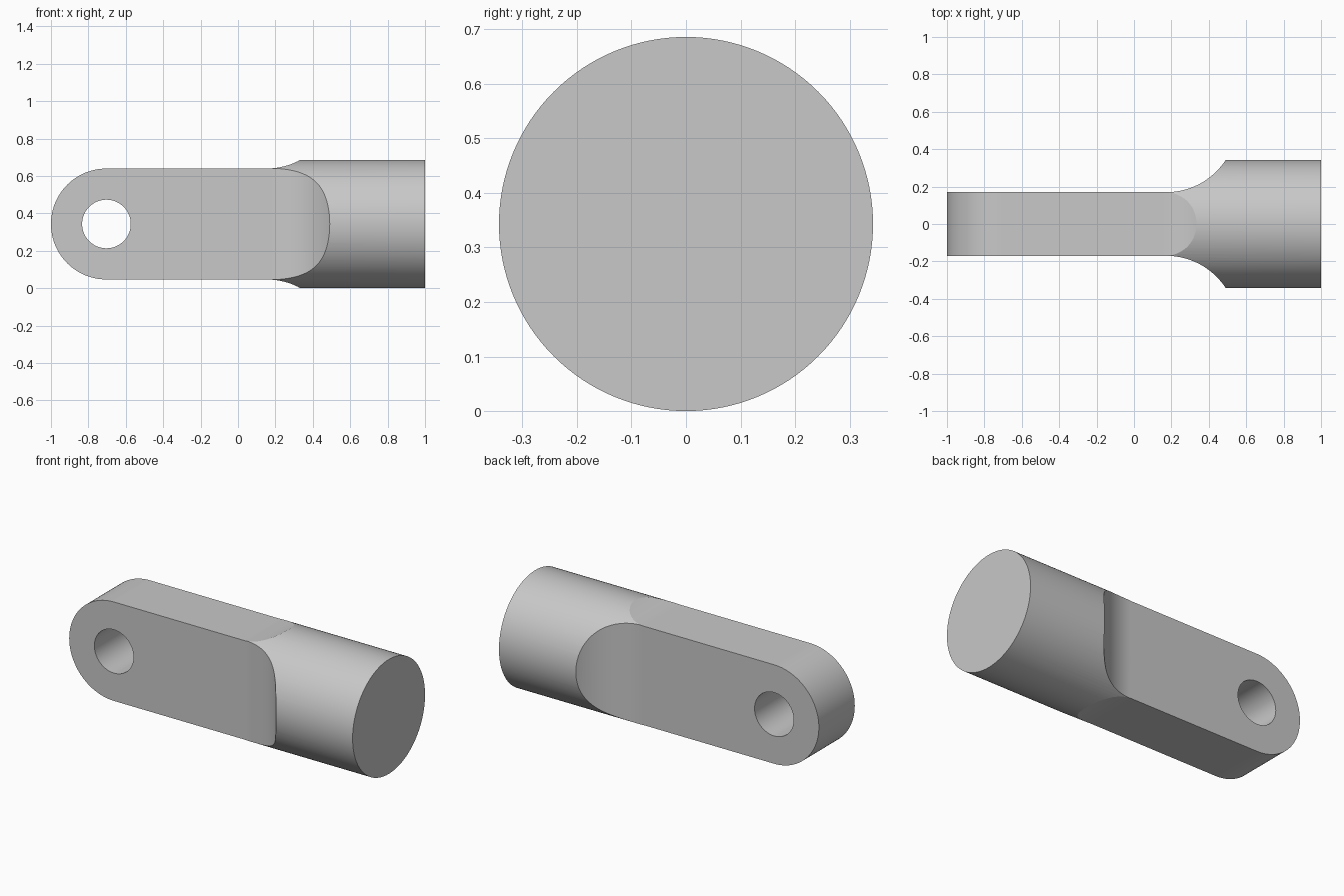
import bpy
import bmesh
from math import sin, cos, pi, radians
from mathutils import Matrix, Vector

cube = bpy.data.objects.get("Cube")
if cube:
    bpy.data.objects.remove(cube)

R = 0.343          # round bar radius, also the height of its axis
HALF_WIDTH = 0.17  # half thickness of the flat tongue
HALF_HEIGHT = 0.2965
FILLET = 0.38
HOLE_R = 0.13
EYE_X = HALF_HEIGHT - 1

steel = bpy.data.materials.new("grey_steel")
steel.use_nodes = True
colour = (0.58, 0.58, 0.58, 1)
steel.diffuse_color = colour
steel.node_tree.nodes["Principled BSDF"].inputs["Base Color"].default_value = colour


def finish(bm, name):
    bmesh.ops.recalc_face_normals(bm, faces=bm.faces)
    mesh = bpy.data.meshes.new(name)
    bm.to_mesh(mesh)
    bm.free()
    mesh.materials.append(steel)
    obj = bpy.data.objects.new(name, mesh)
    bpy.context.collection.objects.link(obj)
    return obj


def cylinder(name, radius, depth, centre, axis, segments):
    bm = bmesh.new()
    turn = Matrix.Rotation(pi / 2, 4, axis)
    bmesh.ops.create_cone(bm, cap_ends=True, segments=segments, radius1=radius,
                          radius2=radius, depth=depth,
                          matrix=Matrix.Translation(centre) @ turn)
    return finish(bm, name)


def prism(name, points, direction):
    """Extrude a closed outline equally to both sides of the axis."""
    bm = bmesh.new()
    face = bm.faces.new([bm.verts.new(Vector(p) - direction) for p in points])
    out = bmesh.ops.extrude_face_region(bm, geom=[face])
    verts = [v for v in out["geom"] if isinstance(v, bmesh.types.BMVert)]
    bmesh.ops.translate(bm, verts=verts, vec=direction * 2)
    return finish(bm, name)


def flare(half, start):
    """Upper outline: straight tongue, then a concave arc opening outwards."""
    arc = [(start + FILLET * sin(a), half + FILLET * (1 - cos(a)))
           for a in (radians(80) * i / 28 for i in range(29))]
    return arc + [(1.2, arc[-1][1])]


def mirrored(upper):
    return upper + [(x, -h) for x, h in reversed(upper)]


# Outline seen from above: flat-sided tongue flaring into the bar
plan = mirrored([(-1.2, HALF_WIDTH)] + flare(HALF_WIDTH, 0.172))
plan_cutter = prism("plan_cutter", [(x, y, R) for x, y in plan], Vector((0, 0, 1)))

# Outline seen from the front: rounded eye end with flat top and bottom
nose = [(EYE_X + HALF_HEIGHT * cos(a), HALF_HEIGHT * sin(a))
        for a in (pi - pi / 2 * i / 32 for i in range(33))]
side = mirrored(nose + flare(HALF_HEIGHT, 0.152))
side = side[:-1]   # the tip is shared by both halves
side_cutter = prism("side_cutter", [(x, 0, R + z) for x, z in side], Vector((0, 1, 0)))

# Pin hole
hole_cutter = cylinder("hole_cutter", HOLE_R, 2, (EYE_X, 0, R), 'X', 64)

# Round bar, shaped into the eye end
rod_end = cylinder("rod_end", R, 2.0, (0, 0, R), 'Y', 128)
# Keep the left end of the bar just past the nose tip
for v in rod_end.data.vertices:
    if v.co.x < 0:
        v.co.x -= 0.05

for cutter, operation in ((plan_cutter, 'INTERSECT'), (side_cutter, 'INTERSECT'),
                          (hole_cutter, 'DIFFERENCE')):
    mod = rod_end.modifiers.new(cutter.name, 'BOOLEAN')
    mod.operation = operation
    mod.solver = 'EXACT'
    mod.object = cutter

# Apply the cuts, then drop the cutters
bpy.context.view_layer.update()
graph = bpy.context.evaluated_depsgraph_get()
shaped = bpy.data.meshes.new_from_object(rod_end.evaluated_get(graph))
rod_end.modifiers.clear()
rod_end.data = shaped
shaped.materials.clear()
shaped.materials.append(steel)
for poly in shaped.polygons:
    poly.material_index = 0
for cutter in (plan_cutter, side_cutter, hole_cutter):
    bpy.data.objects.remove(cutter)

bpy.ops.object.select_all(action='DESELECT')
rod_end.select_set(True)
bpy.context.view_layer.objects.active = rod_end
bpy.ops.object.shade_smooth_by_angle(angle=radians(20))
